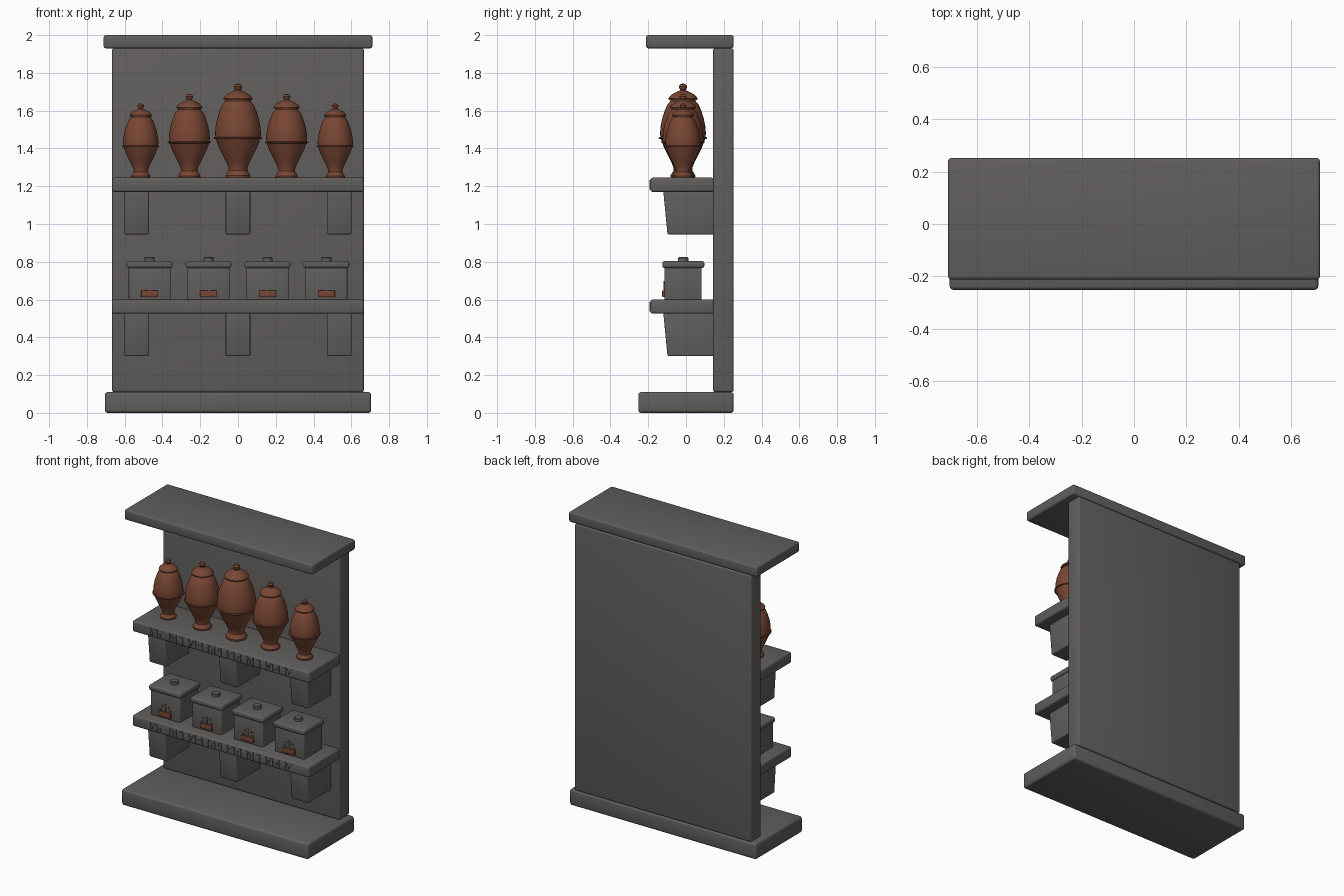
import bpy, bmesh, math
from mathutils import Vector

cube = bpy.data.objects.get("Cube")
if cube:
    bpy.data.objects.remove(cube, do_unlink=True)


def material(name, rgb):
    m = bpy.data.materials.new(name)
    m.use_nodes = True
    m.diffuse_color = (*rgb, 1)
    m.node_tree.nodes["Principled BSDF"].inputs["Base Color"].default_value = (*rgb, 1)
    return m


STONE = material("dark stone", (0.12, 0.113, 0.108))
CLAY = material("brown clay", (0.19, 0.062, 0.034))


def finish(bm, name, mat, smooth=True):
    bmesh.ops.recalc_face_normals(bm, faces=bm.faces)
    mesh = bpy.data.meshes.new(name)
    bm.to_mesh(mesh)
    bm.free()
    mesh.materials.append(mat)
    ob = bpy.data.objects.new(name, mesh)
    bpy.context.collection.objects.link(ob)
    if smooth:
        bpy.ops.object.select_all(action="DESELECT")
        ob.select_set(True)
        bpy.context.view_layer.objects.active = ob
        bpy.ops.object.shade_smooth_by_angle(angle=math.radians(35))
    return ob


def add_box(bm, x, y, z, slant=0):
    """Box between (min, max) ranges; slant pulls the bottom front edge back."""
    size = Vector((x[1] - x[0], y[1] - y[0], z[1] - z[0]))
    mid = Vector((sum(x), sum(y), sum(z))) / 2
    for v in bmesh.ops.create_cube(bm, size=1)["verts"]:
        front_low = v.co.y < 0 and v.co.z < 0
        v.co = v.co * size + mid
        v.co.y += slant if front_low else 0


def box(name, x, y, z, bevel=0.012, mat=STONE, slant=0):
    bm = bmesh.new()
    add_box(bm, x, y, z, slant)
    bmesh.ops.bevel(bm, geom=bm.edges[:], offset=bevel, segments=3,
                    profile=0.5, affect="EDGES")
    return finish(bm, name, mat)


def lathe(name, profile, x, y, z, scale, mat, steps=40):
    """Turn (radius, height) points around the vertical axis."""
    bm = bmesh.new()
    verts = [bm.verts.new((r, 0, h)) for r, h in profile]
    edges = [bm.edges.new(pair) for pair in zip(verts, verts[1:])]
    bmesh.ops.spin(bm, geom=verts + edges, axis=(0, 0, 1), cent=(0, 0, 0),
                   angle=math.tau, steps=steps)
    bmesh.ops.remove_doubles(bm, verts=bm.verts, dist=0.0002)
    ob = finish(bm, name, mat)
    ob.location = (x, y, z)
    ob.scale = scale
    return ob


# Frame: base, back panel and top slab
box("base", (-0.705, 0.705), (-0.252, 0.252), (0, 0.11), 0.015)
box("back_panel", (-0.667, 0.667), (0.143, 0.252), (0.11, 1.93))
box("top_slab", (-0.711, 0.711), (-0.212, 0.252), (1.93, 2.0))


def shelf(level, top):
    low = top - 0.075
    box(level + "_shelf", (-0.667, 0.667), (-0.188, 0.15), (low, top))
    # Tapered brackets
    for side, cx in (("right", -0.536), ("middle", 0), ("left", 0.536)):
        box(f"{level}_{side}_bracket", (cx - 0.065, cx + 0.065), (-0.12, 0.15),
            (low - 0.225, low + 0.003), 0.008, slant=0.022)
    # Carved frieze of hooked bars along the shelf edge
    bm = bmesh.new()
    for i in range(23):
        cx = -0.53 + i * 0.0485
        y = (-0.193, -0.18)
        add_box(bm, (cx - 0.004, cx + 0.004), y, (low + 0.013, low + 0.062))
        d = -0.022 if i % 3 else 0.018
        h = low + (0.05 if i % 2 else 0.034)
        add_box(bm, tuple(sorted((cx, cx + d))), y, (h, h + 0.008))
        if i % 4 != 1:
            add_box(bm, (cx + d - 0.003, cx + d + 0.003), y, (h - 0.014, h + 0.004))
    finish(bm, level + "_frieze", STONE, False)


shelf("lower", 0.60)
shelf("upper", 1.245)

# Lidded chests on the lower shelf
KNOB = [(0, 0), (0.027, 0), (0.027, 0.018), (0.023, 0.022), (0, 0.022)]
for i in range(4):
    cx = -0.468 + i * 0.312
    n = f"chest_{i + 1}"
    box(n + "_body", (cx - 0.111, cx + 0.111), (-0.114, 0.083), (0.598, 0.775), 0.006)
    box(n + "_lid", (cx - 0.121, cx + 0.121), (-0.125, 0.097), (0.767, 0.804), 0.012)
    lathe(n + "_knob", KNOB, cx, -0.015, 0.802, (1, 1, 1), STONE, 12)
    box(n + "_plaque", (cx - 0.045, cx + 0.045), (-0.126, -0.11), (0.613, 0.648),
        0.003, CLAY)
    # Fan relief above the plaque
    bm = bmesh.new()
    for k in range(5):
        a = math.pi * k / 4
        dx, dz = math.cos(a) * 0.036, math.sin(a) * 0.036
        add_box(bm, (cx + dx - 0.006, cx + dx + 0.006), (-0.12, -0.11),
                (0.651 + dz, 0.661 + dz))
    add_box(bm, (cx - 0.004, cx + 0.004), (-0.12, -0.11), (0.648, 0.68))
    finish(bm, n + "_relief", STONE, False)

# Lidded urns on the upper shelf: foot, belly, waist ring, lid and finial
URN = [(0, 0), (0.064, 0), (0.066, 0.012), (0.058, 0.026), (0.049, 0.04),
       (0.05, 0.055), (0.062, 0.085), (0.083, 0.125), (0.102, 0.165), (0.115, 0.2),
       (0.118, 0.206), (0.127, 0.207), (0.129, 0.211), (0.127, 0.215), (0.12, 0.216),
       (0.121, 0.24), (0.118, 0.275), (0.11, 0.315), (0.097, 0.355), (0.082, 0.39),
       (0.066, 0.408), (0.066, 0.412), (0.075, 0.413), (0.077, 0.42), (0.072, 0.43),
       (0.055, 0.445), (0.034, 0.455), (0.018, 0.462), (0.015, 0.468),
       (0.021, 0.477), (0.022, 0.485), (0.016, 0.495), (0, 0.5)]
for i in range(5):
    away = abs(i - 2)
    wide, tall = ((1, 1), (0.895, 0.89), (0.77, 0.79))[away]
    lathe(f"urn_{i + 1}", URN, (i - 2) * 0.2575, -0.016, 1.244, (wide, wide, tall), CLAY)
